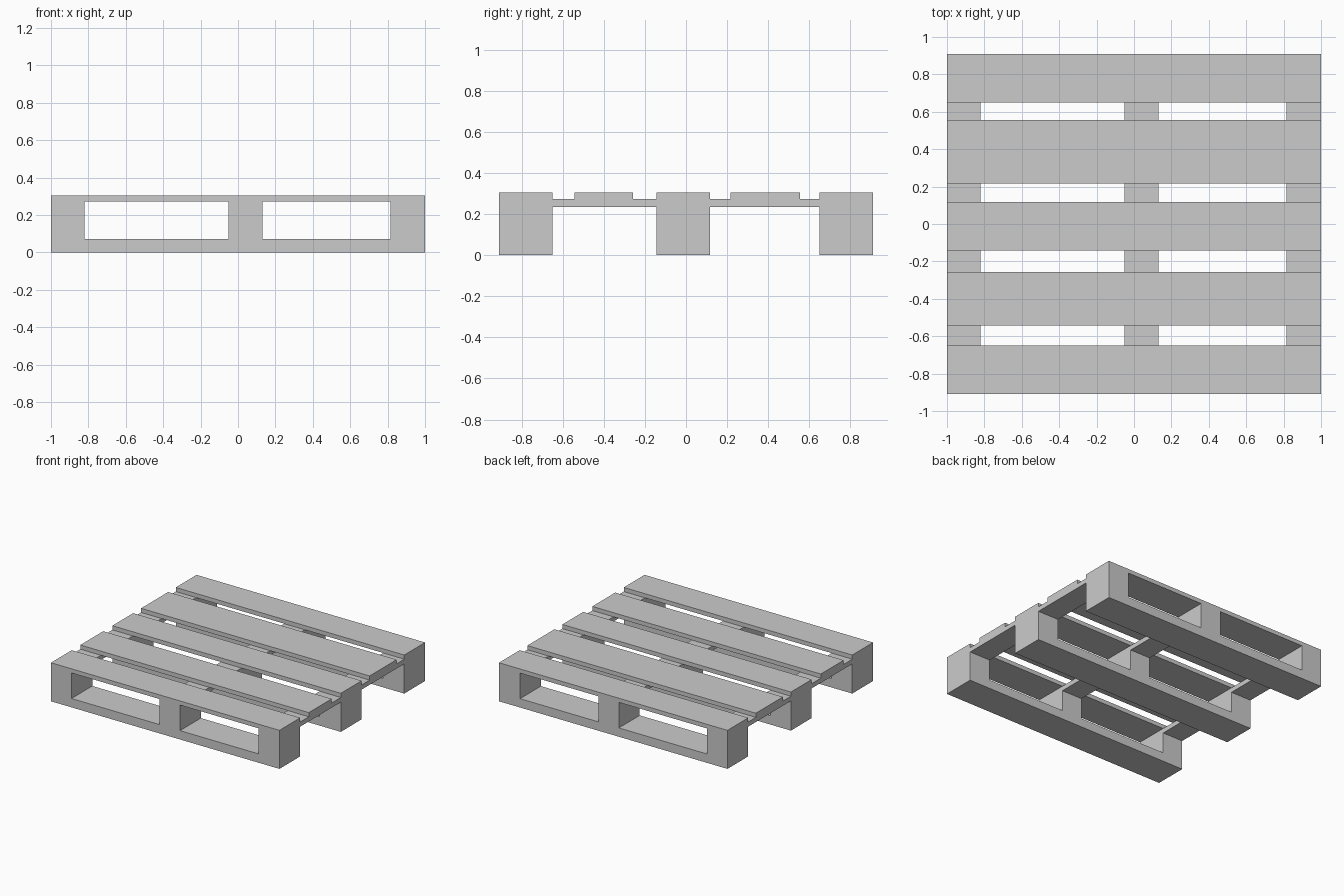
import bpy, bmesh
from mathutils import Vector

if "Cube" in bpy.data.objects:
    bpy.data.objects.remove(bpy.data.objects["Cube"])

TOP, DECK, UNDER, BASE = 0.305, 0.272, 0.235, 0.07   # height levels
XS = [-1, -0.82, -0.05, 0.13, 0.815, 1]              # post / window edges
ZS = [0, BASE, DECK, TOP]
RUNNERS = {"front": (-0.91, -0.65), "middle": (-0.143, 0.117), "back": (0.65, 0.91)}
SLATS = {"front": (-0.543, -0.257), "back": (0.217, 0.555)}


def finish(name, bm):
    bmesh.ops.recalc_face_normals(bm, faces=bm.faces)
    mesh = bpy.data.meshes.new(name)
    bm.to_mesh(mesh)
    bm.free()
    obj = bpy.data.objects.new(name, mesh)
    bpy.context.collection.objects.link(obj)
    return obj


def box(name, x, y, z):
    bm = bmesh.new()
    bmesh.ops.create_cube(bm, size=1)
    lo, hi = Vector((x[0], y[0], z[0])), Vector((x[1], y[1], z[1]))
    for v in bm.verts:
        v.co = (lo + hi) / 2 + v.co * (hi - lo)
    return finish(name, bm)


def runner(name, y):
    # Front profile with two fork windows, extruded to the runner's depth
    bm = bmesh.new()
    grid = [[bm.verts.new((x, y[0], z)) for z in ZS] for x in XS]
    for i in range(len(XS) - 1):
        for j in range(len(ZS) - 1):
            if i in (1, 3) and j == 1:
                continue
            bm.faces.new((grid[i][j], grid[i + 1][j],
                          grid[i + 1][j + 1], grid[i][j + 1]))
    ext = bmesh.ops.extrude_face_region(bm, geom=bm.faces[:], use_keep_orig=True)
    moved = [g for g in ext["geom"] if isinstance(g, bmesh.types.BMVert)]
    bmesh.ops.translate(bm, verts=moved, vec=(0, y[1] - y[0], 0))
    return finish(name, bm)


# Three windowed runners
for side, y in RUNNERS.items():
    runner(f"{side}_runner", y)

# Two deck slats between the runners
for side, y in SLATS.items():
    box(f"{side}_deck_slat", (-1, 1), y, (DECK, TOP))

# Cross stringers joining the runners beneath the slats
ends = list(RUNNERS.values())
for row, (a, b) in zip(("front", "back"), zip(ends, ends[1:])):
    for side, i in (("left", 0), ("middle", 2), ("right", 4)):
        box(f"{row}_{side}_stringer", (XS[i], XS[i + 1]), (a[1], b[0]), (UNDER, DECK))
